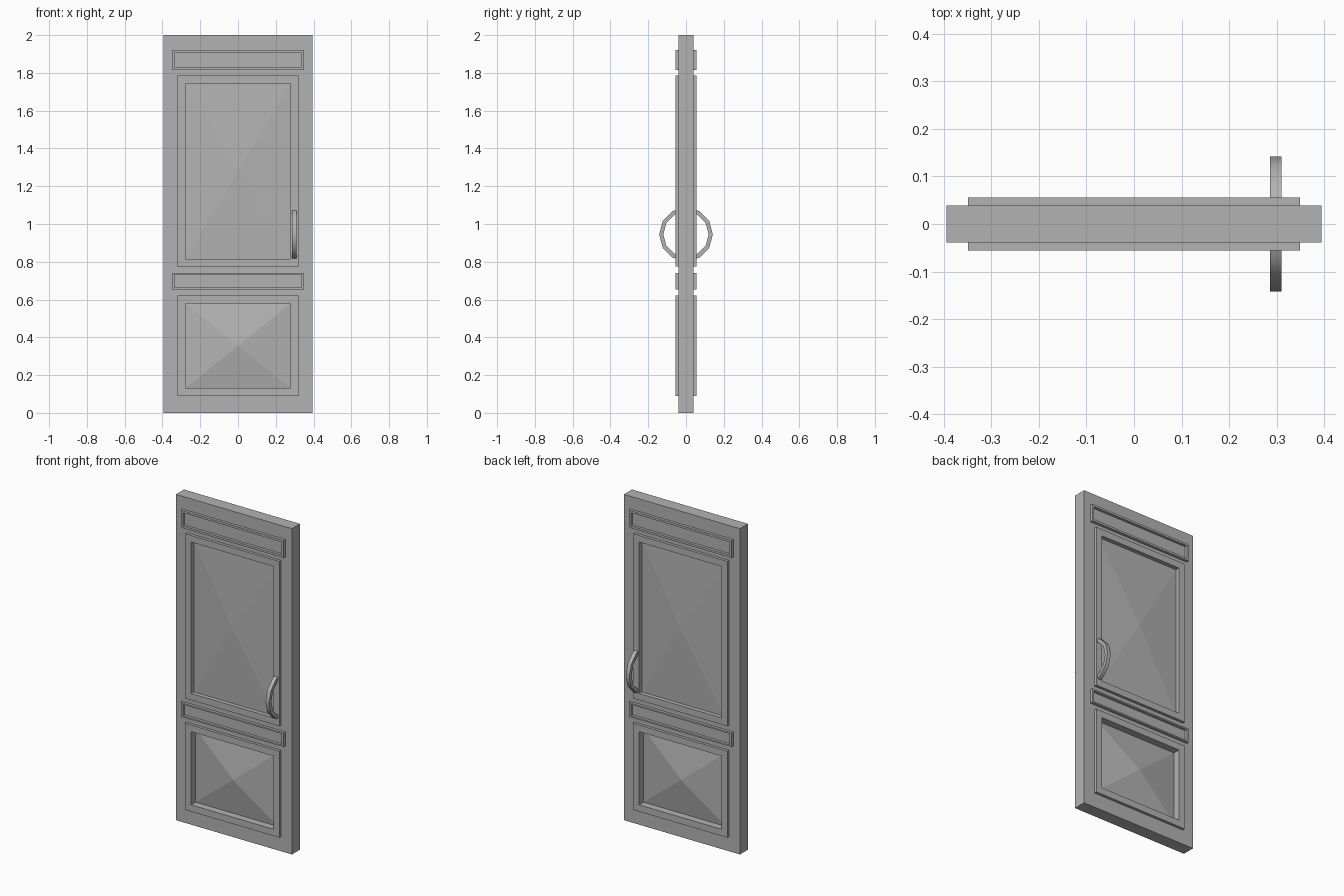
import bpy
import bmesh
import math

if "Cube" in bpy.data.objects:
    bpy.data.objects.remove(bpy.data.objects["Cube"], do_unlink=True)

grey = bpy.data.materials.new("door grey")
grey.use_nodes = True
colour = (0.45, 0.45, 0.45, 1)
grey.diffuse_color = colour
grey.node_tree.nodes["Principled BSDF"].inputs["Base Color"].default_value = colour


def finish(bm, name):
    bmesh.ops.recalc_face_normals(bm, faces=bm.faces)
    mesh = bpy.data.meshes.new(name)
    bm.to_mesh(mesh)
    bm.free()
    mesh.materials.append(grey)
    obj = bpy.data.objects.new(name, mesh)
    bpy.context.collection.objects.link(obj)
    return obj


def box(name, half_x, y0, y1, z0, z1):
    bm = bmesh.new()
    bmesh.ops.create_cube(bm, size=1)
    for v in bm.verts:
        v.co.x *= 2 * half_x
        v.co.y = y0 if v.co.y < 0 else y1
        v.co.z = z0 if v.co.z < 0 else z1
    return finish(bm, name)


def loop(bm, half_x, y, z0, z1):
    return [bm.verts.new((x, y, z)) for x, z in
            ((-half_x, z0), (half_x, z0), (half_x, z1), (-half_x, z1))]


def bridge(bm, loops):
    """Join consecutive vertex loops, closing back to the first."""
    n = len(loops[0])
    for i, a in enumerate(loops):
        b = loops[(i + 1) % len(loops)]
        for j in range(n):
            k = (j + 1) % n
            bm.faces.new((a[j], a[k], b[k], b[j]))


def frame(name, side, outer, inner):
    bm = bmesh.new()
    low, high = side * SLAB_Y, side * FRAME_Y
    bridge(bm, [loop(bm, outer[0], low, *outer[1:]), loop(bm, outer[0], high, *outer[1:]),
                loop(bm, inner[0], high, *inner[1:]), loop(bm, inner[0], low, *inner[1:])])
    return finish(bm, name)


def pyramid(name, side, inner, base, peak):
    bm = bmesh.new()
    half_x, z0, z1 = inner
    ring = loop(bm, half_x, side * base, z0, z1)
    apex = bm.verts.new((0, side * peak, (z0 + z1) / 2))
    bm.faces.new(ring)
    for i in range(4):
        bm.faces.new((ring[i], ring[(i + 1) % 4], apex))
    return finish(bm, name)


SLAB_Y, FRAME_Y = 0.039, 0.056

# Door slab
slab = box("door_slab", 0.394, -SLAB_Y, SLAB_Y, 0, 2)

# Frames: name, outer and inner (half width, bottom, top), recess floor, peak
panels = [
    ("top_strip", (0.349, 1.815, 1.922), (0.336, 1.828, 1.909), None, None),
    ("upper_panel", (0.32, 0.774, 1.785), (0.279, 0.815, 1.744), 0.03, 0.048),
    ("middle_strip", (0.349, 0.654, 0.741), (0.336, 0.663, 0.732), None, None),
    ("lower_panel", (0.32, 0.09, 0.621), (0.279, 0.131, 0.58), 0.012, 0.048),
]
for side, face in ((-1, "front"), (1, "back")):
    for name, outer, inner, base, peak in panels:
        frame(f"{face}_{name}_frame", side, outer, inner)
        if base is None:
            continue
        # Recess in the slab, filled with a shallow raised pyramid
        y0, y1 = sorted((side * base, side * 0.1))
        cutter = box("recess_cutter", inner[0], y0, y1, *inner[1:])
        cutter.hide_render = True
        mod = slab.modifiers.new("recess", "BOOLEAN")
        mod.operation = "DIFFERENCE"
        mod.solver = "EXACT"
        mod.object = cutter
        bpy.context.view_layer.objects.active = slab
        bpy.ops.object.modifier_apply(modifier=mod.name)
        bpy.data.objects.remove(cutter, do_unlink=True)
        pyramid(f"{face}_{name}", side, inner, base, peak)

# Ring through the door, forming a curved pull handle on both faces
bm = bmesh.new()
rings = [[bm.verts.new((x, r * math.cos(a), 0.945 + r * math.sin(a)))
          for a in (math.tau * i / 12 for i in range(12))]
         for r, x in ((0.142, 0.286), (0.142, 0.31), (0.12, 0.31), (0.12, 0.286))]
bridge(bm, rings)
handle = finish(bm, "handle_ring")
bpy.ops.object.select_all(action="DESELECT")
handle.select_set(True)
bpy.context.view_layer.objects.active = handle
bpy.ops.object.shade_smooth_by_angle(angle=math.radians(40))
